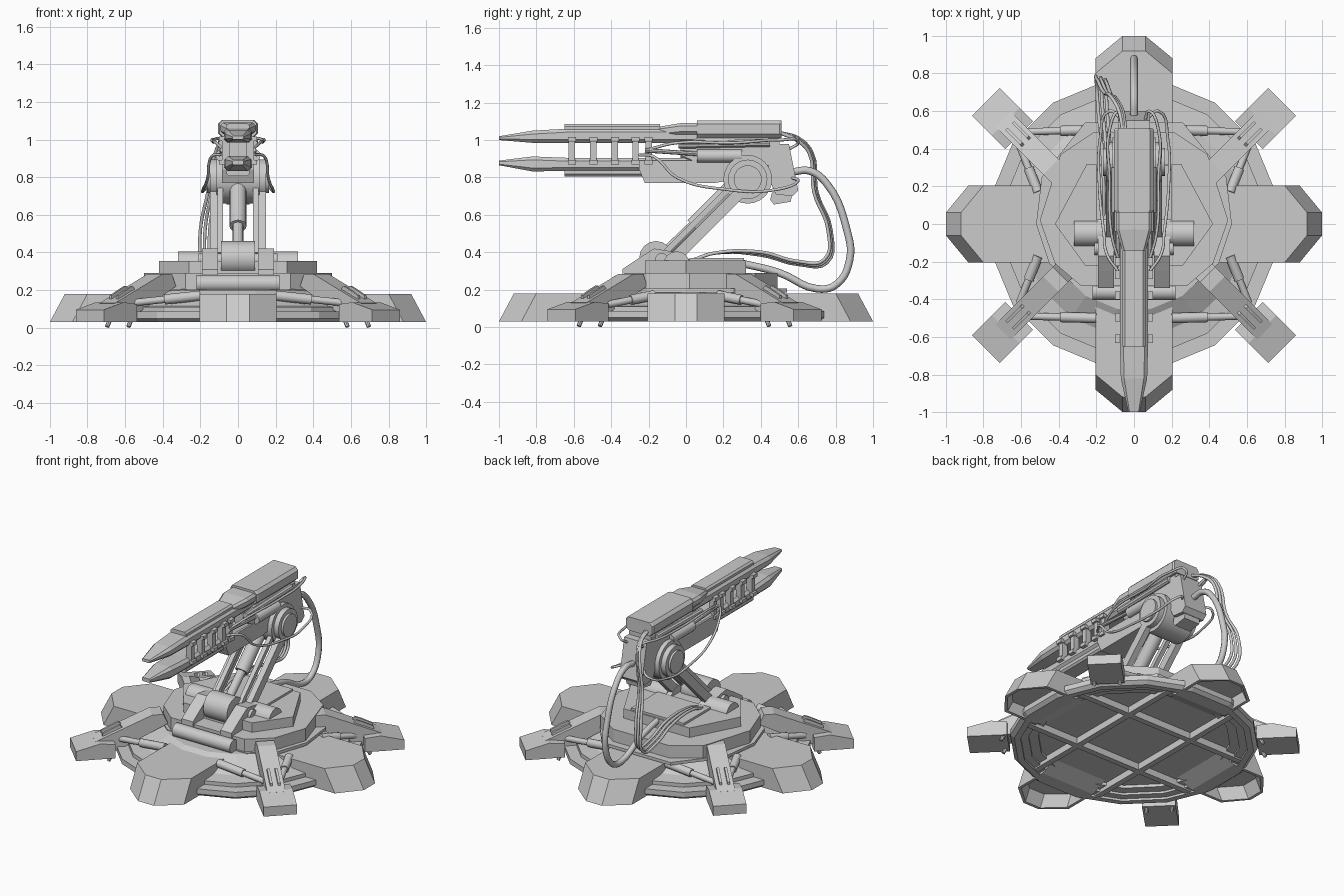
import bpy, bmesh, math
from mathutils import Vector

if "Cube" in bpy.data.objects:
    bpy.data.objects.remove(bpy.data.objects["Cube"])


def loft(name, rings, smooth=False):
    """Skin equal-length rings of points and cap both ends."""
    bm = bmesh.new()
    vs = [[bm.verts.new(p) for p in r] for r in rings]
    n = len(vs[0])
    for a, b in zip(vs, vs[1:]):
        for i in range(n):
            bm.faces.new((a[i], a[(i + 1) % n], b[(i + 1) % n], b[i]))
    bm.faces.new(vs[0][::-1])
    bm.faces.new(vs[-1])
    if bm.calc_volume(signed=True) < 0:
        bmesh.ops.reverse_faces(bm, faces=bm.faces)
    me = bpy.data.meshes.new(name)
    bm.to_mesh(me)
    bm.free()
    ob = bpy.data.objects.new(name, me)
    bpy.context.collection.objects.link(ob)
    if smooth:
        bpy.ops.object.select_all(action='DESELECT')
        ob.select_set(True)
        bpy.context.view_layer.objects.active = ob
        bpy.ops.object.shade_smooth_by_angle(angle=math.radians(35))
    return ob


def side(name, prof, x0, x1):
    """Extrude a (y, z) profile along x."""
    return loft(name, [[(x, y, z) for y, z in prof] for x in (x0, x1)])


def plan(name, outline, z0, z1):
    """Extrude an (x, y) outline upward."""
    return loft(name, [[(x, y, z) for x, y in outline] for z in (z0, z1)])


def box(name, x0, x1, y0, y1, z0, z1):
    return plan(name, [(x0, y0), (x1, y0), (x1, y1), (x0, y1)], z0, z1)


def rod(name, a, b, r, n=16):
    a, b = Vector(a), Vector(b)
    q = (b - a).to_track_quat('Z', 'Y')
    ring = [q @ Vector((r * math.cos(2 * math.pi * i / n), r * math.sin(2 * math.pi * i / n), 0))
            for i in range(n)]
    return loft(name, [[p + a for p in ring], [p + b for p in ring]], True)


def chamfered(y, hw, z0, z1, c):
    """Cut-corner rectangle section at a given y."""
    return [(-hw + c, y, z0), (hw - c, y, z0), (hw, y, z0 + c), (hw, y, z1 - c),
            (hw - c, y, z1), (-hw + c, y, z1), (-hw, y, z1 - c), (-hw, y, z0 + c)]


def hose(name, pts, r):
    cu = bpy.data.curves.new(name, 'CURVE')
    cu.dimensions = '3D'
    cu.bevel_depth, cu.bevel_resolution, cu.resolution_u = r, 2, 5
    cu.use_fill_caps = True
    sp = cu.splines.new('BEZIER')
    sp.bezier_points.add(len(pts) - 1)
    for bp, p in zip(sp.bezier_points, pts):
        bp.co = p
        bp.handle_left_type = bp.handle_right_type = 'AUTO'
    ob = bpy.data.objects.new(name, cu)
    bpy.context.collection.objects.link(ob)
    bpy.ops.object.select_all(action='DESELECT')
    ob.select_set(True)
    bpy.context.view_layer.objects.active = ob
    bpy.ops.object.convert(target='MESH')


# Hollow-bottomed base disc with stepped rim and rib lattice
def ring16(r, z):
    return [(r * math.cos(math.pi * (i + .5) / 8), r * math.sin(math.pi * (i + .5) / 8), z)
            for i in range(16)]

loft("base_disc", [ring16(r, z) for r, z in (
    (.60, .08), (.60, .06), (.66, .06), (.66, .045), (.71, .045), (.71, .03), (.75, .03),
    (.775, .05), (.775, .085), (.70, .085), (.70, .11), (.60, .12), (.46, .20))])
for s in (-.25, .25):
    box("underside_rib_y", s - .02, s + .02, -.66, .66, .035, .085)
    box("underside_rib_x", -.66, .66, s - .02, s + .02, .035, .085)

# Four large ground lobes, hollow underneath
for k in range(4):
    c, s = round(math.cos(k * math.pi / 2)), round(math.sin(k * math.pi / 2))
    def lobe(x_in, d, z, w=0):
        h = .205 - w
        o = [(x_in, -h), (.80 + d - w * .5, -h), (.92 + d - w, -.06),
             (.92 + d - w, .06), (.80 + d - w * .5, h), (x_in, h)]
        return [(c * x - s * y, s * x + c * y, z) for x, y in o]
    loft("ground_lobe", [lobe(.70, .04, .11, .02), lobe(.70, .08, .03, .02),
                         lobe(.64, .08, .03), lobe(.30, 0, .18)])

# Four diagonal stabiliser legs with pistons
leg_prof = [(.34, .22), (.37, .285), (.44, .285), (.80, .13), (.80, .06), (.66, .06)]
foot_prof = [(.68, .03), (.93, .03), (.93, .095), (.78, .135), (.68, .125)]
for sx in (-1, 1):
    for sy in (-1, 1):
        def at(s, t, z):
            return (sx * (.13 + (s - t) * .7071), sy * (s + t) * .7071 - .008, z)
        def bar(name, prof, t0, t1):
            loft(name, [[at(s, t, z) for s, z in prof] for t in (t0, t1)])
        bar("stabiliser_leg", leg_prof, -.058, .058)
        bar("stabiliser_foot", foot_prof, -.105, .105)
        for t in (-.025, .025):
            bar("leg_lug", [(.62, .20), (.64, .222), (.68, .205), (.75, .17), (.75, .14)],
                t - .008, t + .008)
        for t in (-.08, .08):
            rod("foot_bolt", at(.72, t, .005), at(.70, t, .04), .012, 8)
        for a, b in (((.20, .50, .17), (.58, .49, .13)), ((.51, .17, .17), (.61, .42, .12))):
            a, b = (Vector((sx * p[0], sy * p[1], p[2])) for p in (a, b))
            rod("piston_sleeve", a, a.lerp(b, .5), .027, 12)
            rod("piston_rod", a.lerp(b, .45), b, .019, 12)

# Turntable tiers
def sym(half):
    return half + [(-x, y) for x, y in reversed(half)]

plan("turntable_skirt", sym([(.30, -.34), (.45, -.21), (.52, .0), (.49, .25), (.26, .54)]), .185, .205)
plan("turntable", sym([(.28, -.33), (.42, -.21), (.50, .02), (.39, .37), (.21, .49)]), .20, .29)
plan("upper_platform", sym([(.26, -.22), (.42, -.0), (.25, .32)]), .28, .355)
box("platform_rear_block", -.20, .20, .02, .31, .35, .37)
rod("front_roller", (-.22, -.36, .235), (.22, -.36, .235), .045)
for s in (-1, 1):
    rod("side_motor", (s * .14, -.05, .335), (s * .32, -.05, .335), .07)
    cheek = [(-.34, .27), (-.34, .31), (-.25, .37), (-.17, .42), (-.05, .40), (.04, .35), (.04, .27)]
    side("pivot_cheek", cheek, s * .105, s * .19)
rod("arm_pivot", (-.09, -.16, .37), (.09, -.16, .37), .09)
rod("pivot_axle", (-.21, -.13, .36), (.21, -.13, .36), .035)

# Lifting arm
def strip(name, a, b, w, x0, x1):
    d = (Vector(b) - Vector(a)).normalized() * w
    side(name, [(a[0] - d.y, a[1] + d.x), (b[0] - d.y, b[1] + d.x),
                (b[0] + d.y, b[1] - d.x), (a[0] + d.y, a[1] - d.x)], x0, x1)

for s in (-1, 1):
    strip("arm_beam", (-.06, .37), (.34, .77), .03, s * .11, s * .15)
    strip("arm_inner_rail", (-.12, .39), (.27, .78), .015, s * .08, s * .11)
rod("lift_sleeve", (0, .04, .54), (0, .26, .76), .045)
rod("lift_rod", (0, -.14, .37), (0, .10, .60), .028)

# Shoulder joint
rod("shoulder_drum", (-.115, .33, .79), (.115, .33, .79), .13, 24)
for s in (-1, 1):
    rod("shoulder_disc", (s * .10, .33, .79), (s * .15, .33, .79), .105, 24)
    rod("shoulder_hub", (s * .14, .33, .79), (s * .165, .33, .79), .075, 20)

# Gun rails, cover plates and spacer clamps
loft("upper_rail", [chamfered(-1.0, .03, 1.0, 1.02, .006), chamfered(-.82, .07, .985, 1.05, .018),
                    chamfered(-.64, .075, .985, 1.06, .018), chamfered(.10, .075, .985, 1.06, .018)])
loft("lower_rail", [chamfered(-1.0, .03, .865, .89, .006), chamfered(-.82, .07, .832, .912, .018),
                    chamfered(-.64, .075, .835, .905, .018), chamfered(.10, .075, .835, .905, .018)])
loft("upper_cover", [chamfered(y, .06, 1.04, 1.085, .012) for y in (-.65, -.14)])
loft("cover_neck", [chamfered(-.15, .06, 1.02, 1.07, .012), chamfered(-.03, .095, 1.03, 1.09, .015),
                    chamfered(.07, .095, 1.03, 1.09, .015)])
loft("lower_cover", [chamfered(y, .06, .805, .85, .012) for y in (-.65, -.22)])
for y in (-.61, -.495, -.38, -.27, -.20):
    for s in (-1, 1):
        box("spacer_post", s * .045, s * .085, y - .017, y + .017, .88, 1.01)
        for z in (.88, 1.005):
            box("spacer_flange", s * .06, s * .10, y - .022, y + .022, z - .012, z + .012)

# Gun body
loft("upper_housing", [chamfered(y, h, 1.012, 1.105, .02) for y, h in
                       ((.06, .098), (.075, .105), (.50, .105), (.51, .098))])
loft("body_core", [chamfered(-.03, .06, .90, 1.0, .02), chamfered(.06, .085, .86, 1.02, .02),
                   chamfered(.50, .085, .84, 1.02, .02)])
side("lower_body", [(-.25, .84), (-.22, .77), (.15, .77), (.34, .80), (.34, .89), (-.25, .89)], -.085, .085)
side("rear_block", [(.44, .98), (.55, .98), (.60, .73), (.57, .70), (.48, .71), (.44, .80)], -.085, .085)
side("rear_foot", [(.45, .68), (.47, .655), (.56, .67), (.57, .72), (.46, .72)], -.06, .06)
for s in (-1, 1):
    rod("recoil_cylinder", (s * .085, .06, .915), (s * .085, .30, .915), .035, 12)
    rod("recoil_rod", (s * .085, -.22, .945), (s * .085, .08, .925), .012, 8)
    rod("side_tube", (s * .085, -.04, .975), (s * .085, .45, .985), .022, 10)

# Hoses: main loop, rear bundle and side lines
hose("main_hose", [(0, .57, .83), (0, .66, .835), (0, .75, .77), (0, .86, .52), (0, .875, .36),
                   (0, .80, .225), (0, .70, .205), (0, .50, .29), (0, .28, .345)], .02)
for i, x in enumerate((-.20, -.175, -.15)):
    d = i * .008
    hose("rear_hose", [(x * .3, .50, 1.04), (x * .4, .60, 1.01 - d), (x * .6, .675 - d, .93),
                       (x * .8, .70 - d, .72), (x, .775 - d, .52), (x, .755 - d, .345 + d),
                       (x * .95, .60, .335 + d), (x * .85, .40, .385 + d),
                       (x * .8, .15, .395), (x * .8, .04, .36)], .0095)
for s in (-1, 1):
    hose("side_hose", [(s * .085, -.25, .92), (s * .14, -.17, .91), (s * .16, -.05, .80),
                       (s * .185, .22, .735), (s * .18, .45, .73), (s * .13, .60, .78),
                       (s * .07, .56, .80)], .008)
    hose("top_side_hose", [(s * .08, -.20, .95), (s * .12, -.05, .985), (s * .13, .25, .985),
                           (s * .13, .50, 1.0), (s * .08, .60, .99), (s * .06, .55, .95)], .008)
